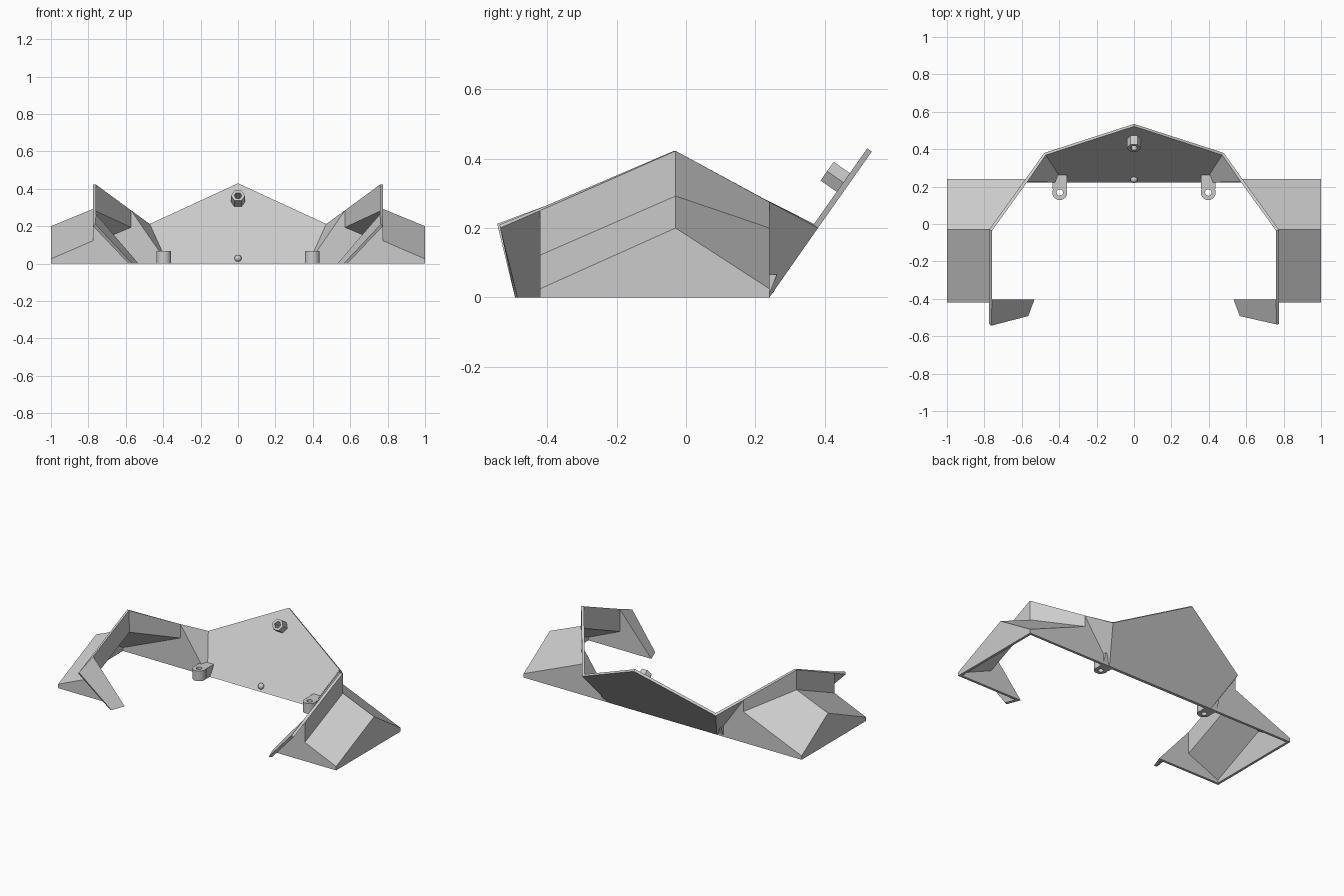
import bpy, bmesh, math
from mathutils import Vector, Matrix

if "Cube" in bpy.data.objects:
    bpy.data.objects.remove(bpy.data.objects["Cube"])

grey = bpy.data.materials.new("light_grey")
grey.diffuse_color = (0.6, 0.6, 0.6, 1)
grey.use_nodes = True
grey.node_tree.nodes["Principled BSDF"].inputs["Base Color"].default_value = grey.diffuse_color


def finish(name, bm, smooth=False):
    bmesh.ops.recalc_face_normals(bm, faces=bm.faces[:])
    me = bpy.data.meshes.new(name)
    bm.to_mesh(me)
    bm.free()
    me.materials.append(grey)
    ob = bpy.data.objects.new(name, me)
    bpy.context.collection.objects.link(ob)
    if smooth:
        bpy.ops.object.select_all(action='DESELECT')
        ob.select_set(True)
        bpy.context.view_layer.objects.active = ob
        bpy.ops.object.shade_smooth_by_angle(angle=math.radians(35))
    return ob


# Outer corner points of the right half of the shell
P = dict(
    A=(0, .535, .42), B=(.48, .38, .2), C=(.39, .24, 0), D=(.58, .24, .275),
    E=(.58, .24, .2), F=(1, .24, .025), G=(1, .24, 0), H=(1, -.03, .2),
    I=(.775, -.03, .292), J=(.775, -.03, .422), K=(1, -.42, .025), L=(1, -.42, 0),
    M=(.775, -.42, .122), N=(.775, -.42, .25), O=(.56, -.42, 0),
    P=(.775, -.535, .2), Q=(.585, -.485, 0))
# corner, box back, box side, two roofs, two rim walls, box front, front strip
PANELS = ["BDC", "CDEFG", "LGFHK", "HFEI", "KHIM", "IEDJ", "MIJN", "OLKMN", "ONPQ"]

pts = {k: Vector(v) for k, v in P.items()}
pts.update({k.lower(): Vector((-v[0], v[1], v[2])) for k, v in P.items() if k != "A"})
faces = ["ABCcb"] + PANELS + [f.lower()[::-1] for f in PANELS]


def normal(f):
    n = Vector()
    for i, k in enumerate(f):
        n += pts[k].cross(pts[f[(i + 1) % len(f)]])
    return n.normalized()


# Shell thickness: each inner point sits on the offset planes of its panels
T = 0.016
bm = bmesh.new()
outer, inner = {}, {}
for k, co in pts.items():
    rows = [(normal(f), -T) for f in faces if k in f]
    if co.z == 0:
        rows.append((Vector((0, 0, 5)), 0))
    ata = Matrix.Identity(3) * 1e-4
    atb = Vector()
    for n, b in rows:
        atb += n * b
        for i in range(3):
            for j in range(3):
                ata[i][j] += n[i] * n[j]
    d = ata.inverted() @ atb
    outer[k] = bm.verts.new(co)
    inner[k] = bm.verts.new(co + d)
edges = {(f[i], f[(i + 1) % len(f)]) for f in faces for i in range(len(f))}
for f in faces:
    bm.faces.new([outer[k] for k in f])
    bm.faces.new([inner[k] for k in reversed(f)])
for a, b in edges:
    if (b, a) not in edges:
        bm.faces.new([outer[b], outer[a], inner[a], inner[b]])
finish("shell", bm)


def prism(name, ring, w):
    """Extrude a (y, z) profile across x from -w to w."""
    bm = bmesh.new()
    a = [bm.verts.new((-w, y, z)) for y, z in ring]
    b = [bm.verts.new((w, y, z)) for y, z in ring]
    bm.faces.new(a)
    bm.faces.new(b)
    for i in range(len(ring)):
        j = (i + 1) % len(ring)
        bm.faces.new([a[i], a[j], b[j], b[i]])
    return finish(name, bm)


def tube(name, n, r, hole, h, mat, smooth):
    """Ring with a hole, standing on its local z = 0."""
    bm = bmesh.new()
    rings = []
    for rad, z in ((r, 0), (r, h), (hole, h), (hole, 0)):
        rings.append([bm.verts.new(mat @ Vector((rad * math.cos(2 * math.pi * i / n),
                                                 rad * math.sin(2 * math.pi * i / n), z)))
                      for i in range(n)])
    for q in range(4):
        s, t = rings[q], rings[(q + 1) % 4]
        for i in range(n):
            j = (i + 1) % n
            bm.faces.new([s[i], s[j], t[j], t[i]])
    return finish(name, bm, smooth)


# Bevelled lip along the inner foot of the back panel
prism("back_lip", [(.221, 0), (.235, 0), (.258, .032), (.25, .032)], .37)

# Screw lugs with their connecting blocks
for side, s in (("left", -1), ("right", 1)):
    tube(side + "_lug", 32, .04, .017, .066, Matrix.Translation((s * .397, .168, 0)), True)
    block = prism(side + "_lug_block", [(.188, 0), (.236, 0), (.262, .066), (.188, .066)], .039)
    block.location.x = s * .397

# Hexagonal nut standing off the back panel
axis = Vector((0, -.82, .575)).normalized()
rot = axis.to_track_quat('Z', 'Y').to_matrix().to_4x4()
tube("hex_nut", 6, .038, .021, .062, Matrix.Translation((0, .457, .328)) @ rot, False)

# Small locating ball at the foot of the back panel
bm = bmesh.new()
bmesh.ops.create_uvsphere(bm, u_segments=16, v_segments=10, radius=.019,
                          matrix=Matrix.Translation((0, .238, .028)))
finish("locating_ball", bm, True)
